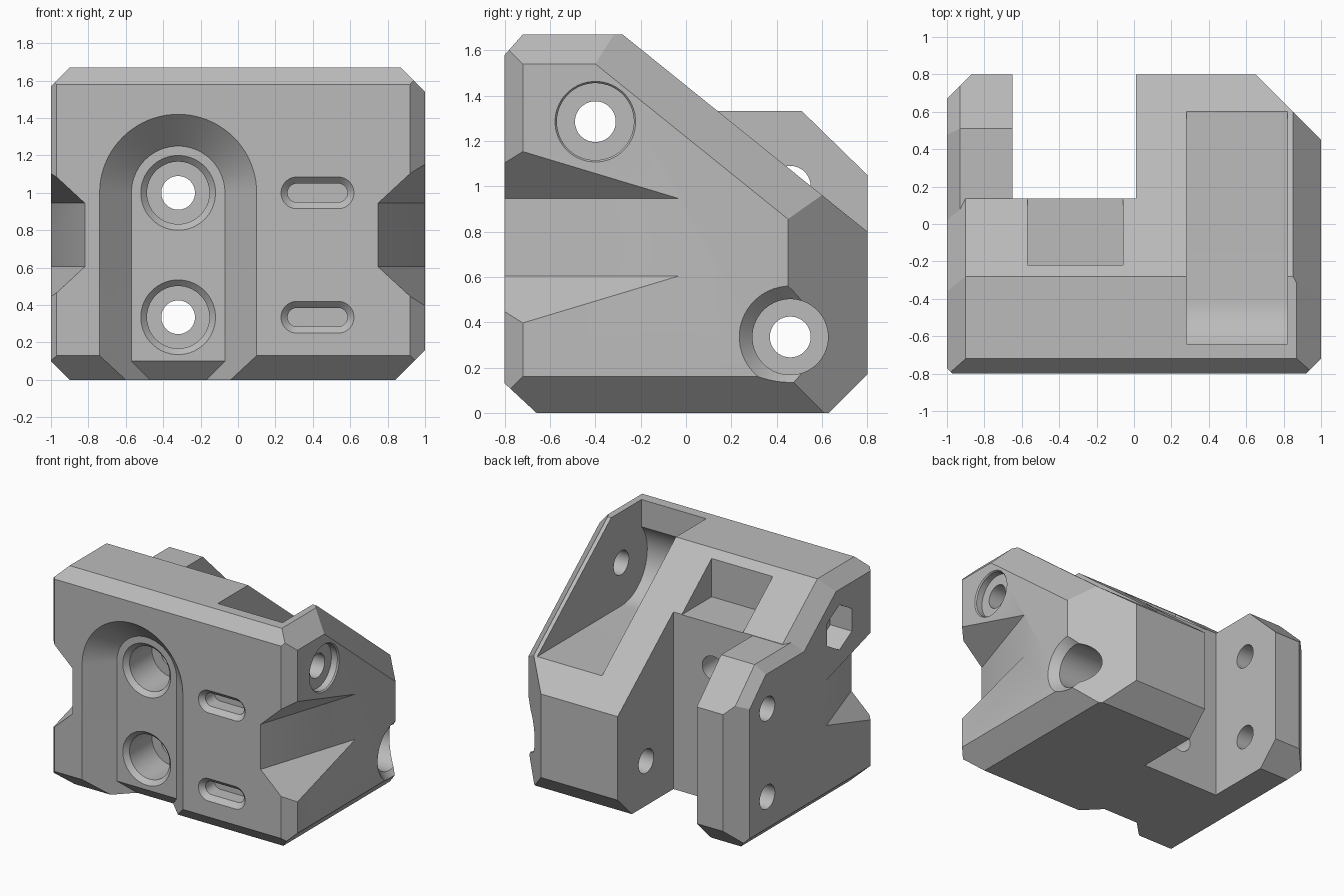
import bpy, bmesh
from math import sin, cos, pi, radians
from mathutils import Vector

if "Cube" in bpy.data.objects:
    bpy.data.objects.remove(bpy.data.objects["Cube"])

grey = bpy.data.materials.new("plain grey")
grey.use_nodes = True
colour = (0.5, 0.5, 0.5, 1)
grey.diffuse_color = colour
grey.node_tree.nodes["Principled BSDF"].inputs["Base Color"].default_value = colour


def finish(name, bm):
    bmesh.ops.recalc_face_normals(bm, faces=bm.faces[:])
    mesh = bpy.data.meshes.new(name)
    bm.to_mesh(mesh)
    bm.free()
    mesh.materials.append(grey)
    ob = bpy.data.objects.new(name, mesh)
    bpy.context.collection.objects.link(ob)
    return ob


def loft(name, rings):
    """Closed solid through matching rings of points."""
    bm = bmesh.new()
    loops = [[bm.verts.new(p) for p in ring] for ring in rings]
    n = len(loops[0])
    for a, b in zip(loops, loops[1:]):
        for i in range(n):
            j = (i + 1) % n
            bm.faces.new((a[i], a[j], b[j], b[i]))
    bm.faces.new(loops[0])
    bm.faces.new(loops[-1])
    return finish(name, bm)


def hull(name, points):
    bm = bmesh.new()
    for p in points:
        bm.verts.new(p)
    bmesh.ops.convex_hull(bm, input=bm.verts[:])
    return finish(name, bm)


def corners(lo, hi):
    return [(x, y, z) for x in (lo[0], hi[0]) for y in (lo[1], hi[1]) for z in (lo[2], hi[2])]


def chamfered_block(name, lo, hi, cuts):
    """Box trimmed by planes; each plane is two points and a direction."""
    bm = bmesh.new()
    for p in corners(lo, hi):
        bm.verts.new(p)
    bmesh.ops.convex_hull(bm, input=bm.verts[:])
    bmesh.ops.dissolve_limit(bm, angle_limit=0.01, verts=bm.verts[:], edges=bm.edges[:])
    centre = (Vector(lo) + Vector(hi)) / 2
    for p, q, d in cuts:
        p, q = Vector(p), Vector(q)
        normal = (q - p).cross(Vector(d)).normalized()
        if normal.dot(centre - p) > 0:
            normal = -normal
        geom = bm.verts[:] + bm.edges[:] + bm.faces[:]
        bmesh.ops.bisect_plane(bm, geom=geom, plane_co=p, plane_no=normal, clear_outer=True)
        bmesh.ops.holes_fill(bm, edges=[e for e in bm.edges if e.is_boundary])
    return finish(name, bm)


def place(axis, a, b, depth):
    return (depth, a, b) if axis == "x" else (a, depth, b)


def bore(name, axis, a, b, steps, sides=48, half=0.0):
    """Round or obround hole; steps are (depth, radius) pairs."""
    rings = []
    for depth, r in steps:
        ring = []
        for i in range(sides):
            t = 2 * pi * (i + 0.5) / sides
            shift = half if cos(t) > 0 else -half
            ring.append(place(axis, a + shift + r * cos(t), b + r * sin(t), depth))
        rings.append(ring)
    return loft(name, rings)


def boolean(target, tool, operation="DIFFERENCE"):
    tool.hide_render = True
    mod = target.modifiers.new("cut", "BOOLEAN")
    mod.object, mod.operation, mod.solver = tool, operation, "EXACT"
    with bpy.context.temp_override(object=target, active_object=target):
        bpy.ops.object.modifier_apply(modifier=mod.name)
    bpy.data.objects.remove(tool)


X, Y, Z = (1, 0, 0), (0, 1, 0), (0, 0, 1)
SLOPE = (0, 1.08, -0.87)

# Main wedge body with chamfered edges
body = chamfered_block("bracket_body", (-1, -0.8, 0), (1, 0.8, 1.67), [
    ((0, -0.28, 1.67), (0, 0.8, 0.8), X),
    ((0, -0.8, 1.58), (0, -0.72, 1.67), X),
    ((0, -0.8, 0.13), (0, -0.66, 0), X),
    ((0, 0.63, 0), (0, 0.8, 0.17), X),
    ((0.92, -0.8, 0), (1, -0.72, 0), Z),
    ((-0.97, -0.8, 0), (-1, -0.77, 0), Z),
    ((0.65, 0.8, 0), (1, 0.45, 0), Z),
    ((0.87, 0, 1.67), (1, 0, 1.54), Y),
    ((-0.9, 0, 1.67), (-1, 0, 1.57), Y),
    ((0.84, 0, 0), (1, 0, 0.16), Y),
    ((-0.9, 0, 0), (-1, 0, 0.1), Y),
    ((0.85, -0.28, 1.67), (1, -0.4, 1.54), SLOPE),
    ((-0.9, -0.28, 1.67), (-1, -0.36, 1.57), SLOPE)])

# Open gap at the back, then the side plate beside it
boolean(body, hull("back_gap", corners((-1.2, 0.135, -0.2), (0.01, 1, 2))))
plate = chamfered_block("side_plate", (-1, 0, 0), (-0.65, 0.8, 1.333), [
    ((0, 0.51, 1.333), (0, 0.8, 1.05), X),
    ((0, 0.63, 0), (0, 0.8, 0.17), X),
    ((-0.87, 0.8, 0), (-1, 0.67, 0), Z),
    ((-0.9, 0, 0), (-1, 0, 0.1), Y),
    ((-0.93, 0, 1.333), (-1, 0, 1.263), Y),
    ((-0.93, 0.51, 1.333), (-1, 0.47, 1.27), (0, 0.29, -0.283))])
boolean(body, plate, "UNION")

# Square step cut into the slope above the gap
boolean(body, hull("slope_step", corners((-0.57, -0.22, 1.333), (-0.06, 0.3, 2))))

# Deep pocket with a rounded front end
arc = [radians(141 + 129 * i / 24) for i in range(25)]
profile = [(-0.4 + 0.31 * cos(t), 1.27 + 0.31 * sin(t)) for t in arc]
profile += [(1, 0.96), (1, 2), (-0.64, 2)]
boolean(body, loft("pocket", [[(x, y, z) for y, z in profile] for x in (0.28, 0.82)]))

# Tapered notches on both sides
for side, shift in ((1, 0), (-1, -0.07)):
    wedge = []
    for z, rise in ((0.605, -0.37), (0.945, 0.37)):
        wedge += [(1.1, 0.278, z), (0.7, -0.95, z), (1.1, -0.95, z + rise)]
    boolean(body, hull("side_notch", [(side * x + shift, y, z) for x, y, z in wedge]))

# Arched recess with sloping walls in the front
rings = []
for y, r in ((-0.9, 0.52), (-0.63, 0.25)):
    ring = [(-0.32 + r * cos(pi * i / 40), y, 1 + r * sin(pi * i / 40)) for i in range(41)]
    rings.append(ring + [(-0.32 - r, y, -0.1), (-0.32 + r, y, -0.1)])
boolean(body, loft("arch_recess", rings))
foot = []
for s in (-1, 1):
    for y, w, top in ((-0.66, 0.25, 0.1), (-0.63, 0.25, 0.1), (-0.53, 0.15, 0)):
        foot += [(-0.32 + s * w, y, top), (-0.32 + s * w, y, -0.1)]
boolean(body, hull("recess_foot", foot))

# Front screw holes and shallow obround slots
for z in (0.335, 1.0):
    boolean(body, bore("front_screw_hole", "y", -0.32, z, [
        (-0.7, 0.2), (-0.63, 0.2), (-0.597, 0.167), (-0.33, 0.167), (-0.33, 0.09), (0.4, 0.09)]))
for z in (0.335, 1.0):
    boolean(body, bore("front_slot", "y", 0.425, z, [
        (-0.9, 0.085), (-0.8, 0.085), (-0.765, 0.05), (-0.66, 0.05)], half=0.11))

# Cross holes running from side to side
boolean(body, bore("upper_cross_hole", "x", -0.4, 1.285, [
    (1.1, 0.178), (1, 0.178), (0.99, 0.17), (0.94, 0.17), (0.94, 0.09), (-1.1, 0.09)]))
boolean(body, bore("nut_trap", "x", -0.4, 1.285, [(-1.1, 0.17), (-0.82, 0.17)], sides=6))
boolean(body, bore("lower_cross_hole", "x", 0.46, 0.335, [
    (1.1, 0.225), (1, 0.225), (0.94, 0.167), (0.5, 0.167), (0.5, 0.09), (-1.1, 0.09)]))
boolean(body, bore("plate_hole", "x", 0.46, 1.0, [(-1.1, 0.09), (-0.3, 0.09)]))

# Smooth the round walls, keep every edge crisp
bpy.ops.object.select_all(action="DESELECT")
body.select_set(True)
bpy.context.view_layer.objects.active = body
bpy.ops.object.shade_smooth_by_angle(angle=radians(25))
